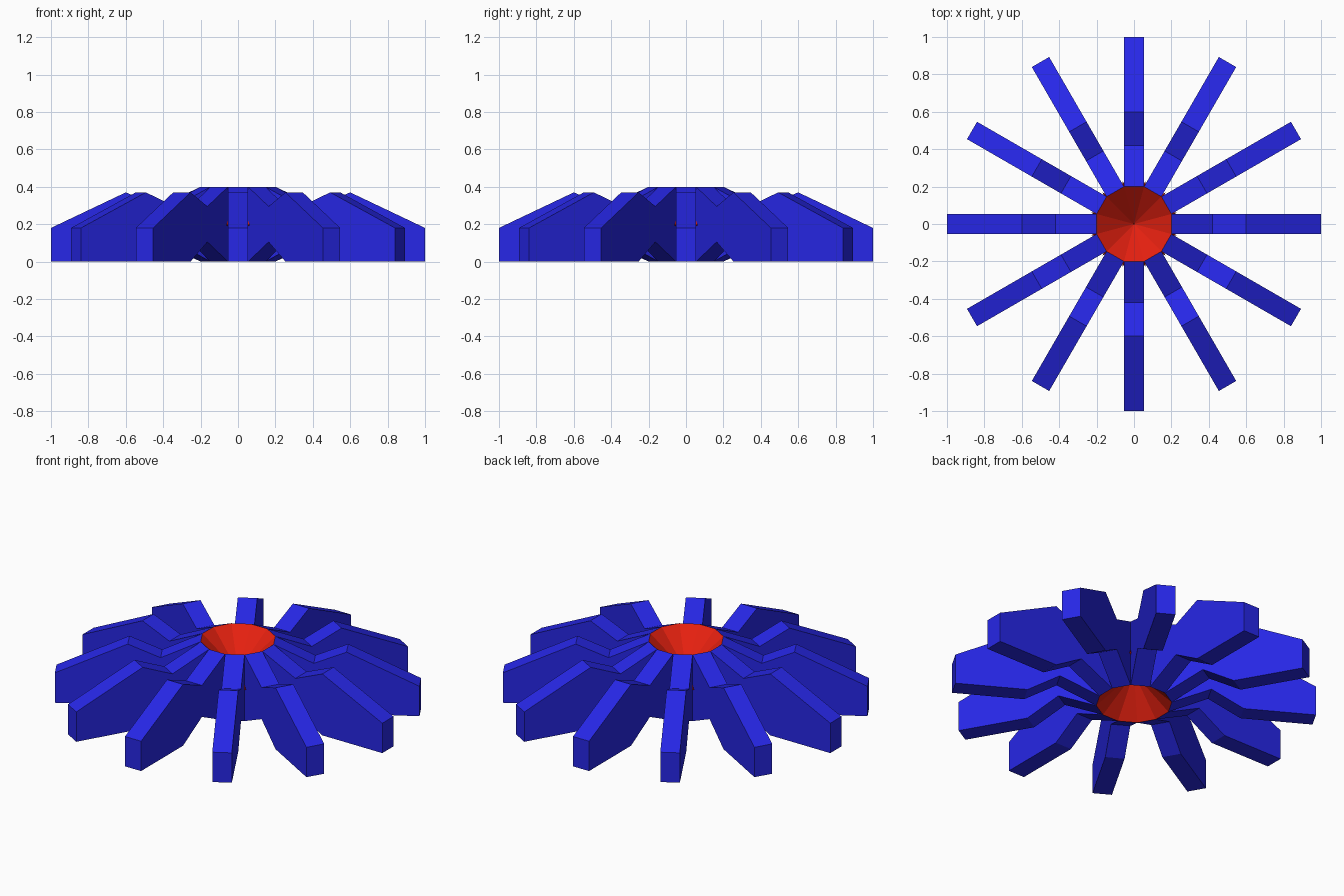
import bpy, bmesh
from math import pi, cos, sin, tan
from mathutils import Matrix, Vector

if "Cube" in bpy.data.objects:
    bpy.data.objects.remove(bpy.data.objects["Cube"])

def material(name, rgb):
    m = bpy.data.materials.new(name)
    m.diffuse_color = (*rgb, 1)
    m.use_nodes = True
    m.node_tree.nodes["Principled BSDF"].inputs["Base Color"].default_value = m.diffuse_color
    return m

def make(name, bm, mat):
    bmesh.ops.recalc_face_normals(bm, faces=bm.faces)
    me = bpy.data.meshes.new(name)
    bm.to_mesh(me)
    bm.free()
    me.materials.append(mat)
    ob = bpy.data.objects.new(name, me)
    bpy.context.collection.objects.link(ob)
    return ob

blue = material("blue", (0.02, 0.02, 0.8))
red = material("red", (0.8, 0.015, 0.005))

N = 12
APOTHEM = 0.2
HALF = APOTHEM * tan(pi / N)      # arms meet edge to edge around the hub
RIM = APOTHEM / cos(pi / N)

# Side profile of one arm: radius, height
profile = [(0.2, 0.4), (0.42, 0.295), (0.6, 0.37), (1.0, 0.18),
           (1.0, 0.0), (0.6, 0.0), (0.42, 0.105), (0.2, 0.0)]

# Twelve radiating arms, open where they join the hub
for i in range(N):
    bm = bmesh.new()
    a = [bm.verts.new((r, -HALF, z)) for r, z in profile]
    b = [bm.verts.new((r, HALF, z)) for r, z in profile]
    bm.faces.new(a)
    bm.faces.new(b[::-1])
    for k in range(len(profile) - 1):
        bm.faces.new((a[k], a[k + 1], b[k + 1], b[k]))
    bm.transform(Matrix.Rotation(2 * pi * i / N, 4, 'Z'))
    make(f"arm_{i + 1}", bm, blue)

# Hub: a hollow dish sunk into the top and another into the underside
for name, z_rim, z_tip in (("upper_dish", 0.4, 0.205), ("lower_dish", 0.0, 0.195)):
    bm = bmesh.new()
    tip = bm.verts.new((0, 0, z_tip))
    ring = [bm.verts.new((RIM * cos((2 * i + 1) * pi / N),
                          RIM * sin((2 * i + 1) * pi / N), z_rim)) for i in range(N)]
    for i in range(N):
        bm.faces.new((ring[i], ring[(i + 1) % N], tip))
    make(name, bm, red)

# Tiny studs peeking out between neighbouring arms
bm = bmesh.new()
for i in range(N):
    t = (2 * i + 1) * pi / N
    d = Vector((cos(t), sin(t), 0))
    side = Vector((-sin(t), cos(t), 0)) * 0.012
    p = d * RIM
    base = [bm.verts.new(p + s * side + Vector((0, 0, z)))
            for s, z in ((-1, 0.19), (1, 0.19), (0, 0.22))]
    tip = bm.verts.new(p + d * 0.03 + Vector((0, 0, 0.2)))
    for k in range(3):
        bm.faces.new((base[k], base[(k + 1) % 3], tip))
make("hub_studs", bm, red)
